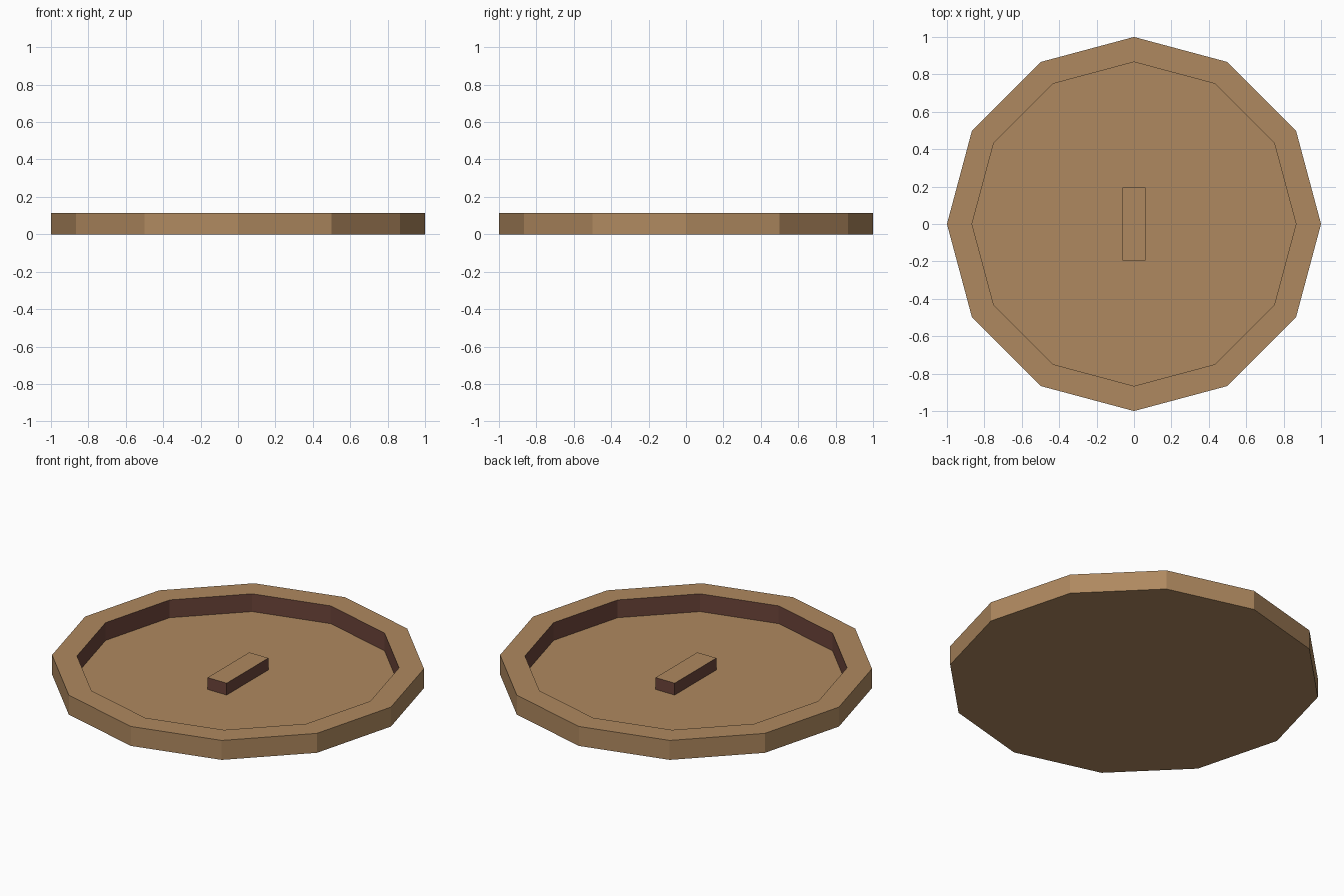
import bpy, bmesh, math

if "Cube" in bpy.data.objects:
    bpy.data.objects.remove(bpy.data.objects["Cube"])

def material(name, rgb):
    m = bpy.data.materials.new(name)
    m.diffuse_color = (*rgb, 1)
    m.use_nodes = True
    m.node_tree.nodes["Principled BSDF"].inputs["Base Color"].default_value = m.diffuse_color
    return m

wood = material("light wood", (0.43, 0.25, 0.115))
dark = material("dark wood", (0.15, 0.058, 0.042))

SIDES, RIM_Z, FLOOR_Z, INNER = 12, 0.115, 0.01, 0.866

def finish(bm, name):
    me = bpy.data.meshes.new(name)
    bmesh.ops.recalc_face_normals(bm, faces=bm.faces)
    bm.to_mesh(me)
    bm.free()
    ob = bpy.data.objects.new(name, me)
    bpy.context.collection.objects.link(ob)
    me.materials.append(wood)
    me.materials.append(dark)

# Tray: flat bottom, outer wall, rim, dark inner wall and floor
bm = bmesh.new()
def ring(r, z):
    return [bm.verts.new((r * math.cos(a), r * math.sin(a), z))
            for a in (2 * math.pi * i / SIDES for i in range(SIDES))]
rings = [ring(1, 0), ring(1, RIM_Z), ring(INNER, RIM_Z), ring(INNER, FLOOR_Z)]
for k in range(3):
    for i in range(SIDES):
        j = (i + 1) % SIDES
        f = bm.faces.new((rings[k][i], rings[k][j], rings[k + 1][j], rings[k + 1][i]))
        f.material_index = 1 if k == 2 else 0
bm.faces.new(rings[0])
bm.faces.new(rings[3])
finish(bm, "tray")

# Centre bar: light top, dark sides
bm = bmesh.new()
bmesh.ops.create_cube(bm, size=1)
for v in bm.verts:
    v.co = (v.co.x * 0.125, v.co.y * 0.39, FLOOR_Z + (v.co.z + 0.5) * 0.07)
for f in bm.faces:
    f.normal_update()
    f.material_index = 0 if f.normal.z > 0.5 else 1
finish(bm, "centre_bar")
